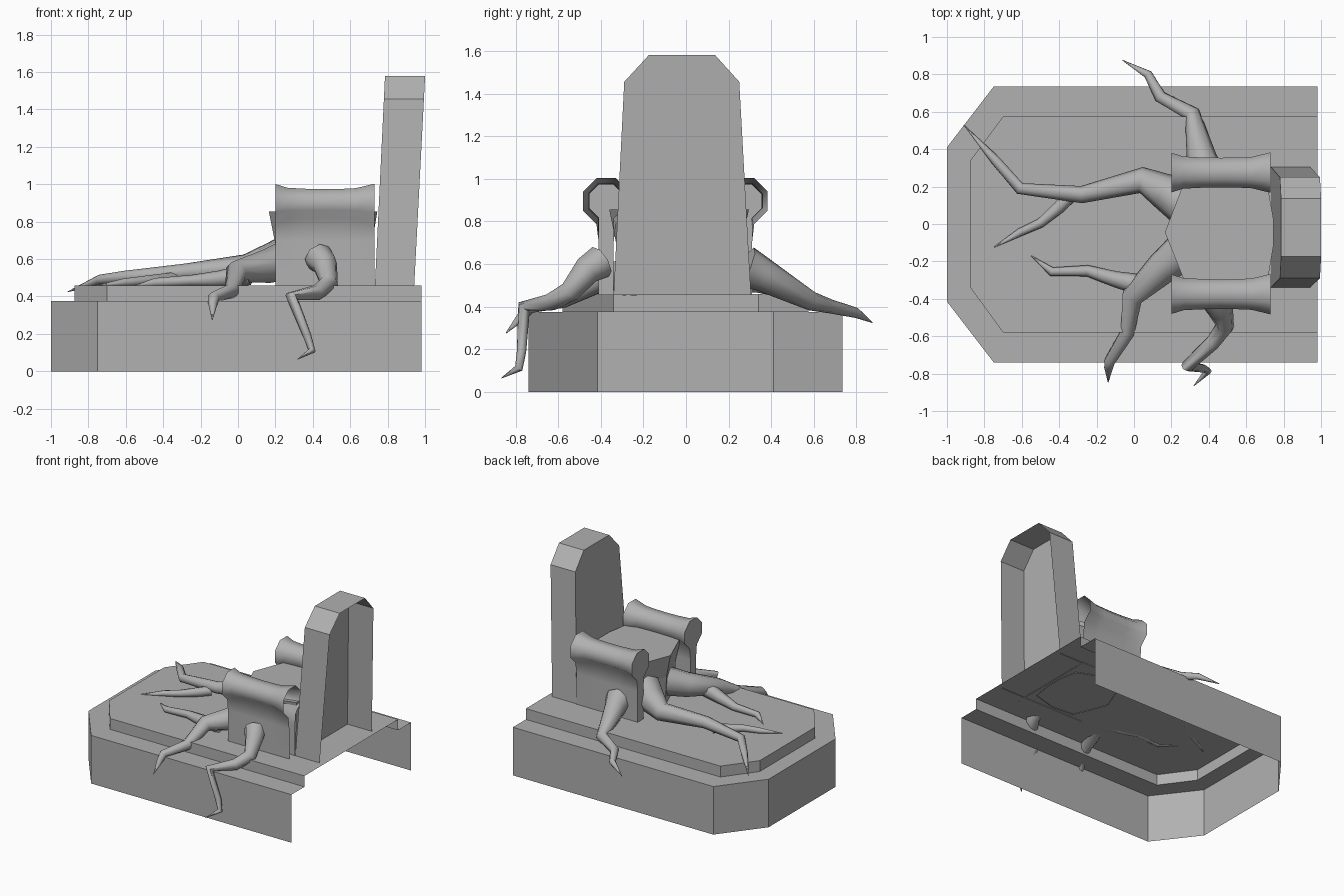
import bpy, bmesh, math
from mathutils import Vector

if "Cube" in bpy.data.objects:
    bpy.data.objects.remove(bpy.data.objects["Cube"])

# dark grey stone
stone = bpy.data.materials.new("dark_stone")
stone.diffuse_color = (.44, .44, .44, 1)
stone.use_nodes = True
stone.node_tree.nodes["Principled BSDF"].inputs["Base Color"].default_value = stone.diffuse_color


def loft(name, rings, closed=True, cap_start=False, cap_end=False, smooth=False):
    """Skin a list of equal-length rings into one object."""
    bm = bmesh.new()
    rows = [[bm.verts.new(p) for p in r] for r in rings]
    n = len(rows[0])
    for a, b in zip(rows, rows[1:]):
        for i in range(n if closed else n - 1):
            j = (i + 1) % n
            bm.faces.new((a[i], a[j], b[j], b[i]))
    if cap_start:
        bm.faces.new(rows[0][::-1])
    if cap_end:
        bm.faces.new(rows[-1])
    bmesh.ops.recalc_face_normals(bm, faces=bm.faces[:])
    me = bpy.data.meshes.new(name)
    bm.to_mesh(me)
    bm.free()
    me.materials.append(stone)
    ob = bpy.data.objects.new(name, me)
    bpy.context.collection.objects.link(ob)
    if smooth:
        bpy.ops.object.select_all(action='DESELECT')
        ob.select_set(True)
        bpy.context.view_layer.objects.active = ob
        bpy.ops.object.shade_smooth_by_angle(angle=math.radians(50))
    return ob


def root(name, path, sides=8):
    """Tapered tube through (x, y, z, radius) points."""
    pts = [Vector(p[:3]) for p in path]
    rings, u = [], None
    for i, p in enumerate(pts):
        d1 = (pts[min(i + 1, len(pts) - 1)] - p).normalized()
        d0 = (p - pts[max(i - 1, 0)]).normalized()
        t = (d0 + d1).normalized()
        if u is None:
            u = t.orthogonal()
        u = (u - t * u.dot(t)).normalized()
        v = t.cross(u)
        r = path[i][3]
        rings.append([p + r * (math.cos(a) * u + math.sin(a) * v)
                      for a in (2 * math.pi * k / sides for k in range(sides))])
    return loft(name, rings, cap_start=True, cap_end=True, smooth=True)


# stepped platform, open underneath and at the +x end
outer = [(.98, -.74), (-.75, -.74), (-1, -.415), (-1, .41), (-.75, .735), (.98, .735)]
inner = [(.98, -.58), (-.70, -.58), (-.875, -.34), (-.875, .34), (-.70, .575), (.98, .575)]


def at(outline, z):
    return [(x, y, z) for x, y in outline]


loft("platform_base", [at(outer, 0), at(outer, .375), at(inner, .375)], closed=False)
loft("platform_step", [at(inner, .375), at(inner, .46)], closed=False, cap_end=True)

# tall leaning backrest, open at the rear
back = [(-.34, .455), (-.29, 1.455), (-.175, 1.58), (.137, 1.58), (.25, 1.455), (.305, .455)]


def lean(x0, slope):
    return [(x0 + slope * (z - .455), y, z) for y, z in back]


loft("backrest", [lean(.732, .048), lean(.942, .052)], closed=False, cap_start=True)

# seat block: many-sided stump narrowing downwards
seat = [(.165, -.045), (.285, .27), (.5, .295), (.715, .2), (.745, .03),
        (.745, -.12), (.715, -.3), (.5, -.36), (.285, -.345)]


def seat_ring(k, z):
    return [(.48 + (x - .48) * k, -.04 + (y + .04) * k, z) for x, y in seat]


loft("seat", [seat_ring(.86, .455), seat_ring(.89, .68), seat_ring(1, .855)], cap_end=True)

# scrolled armrests with flared ends
stations = [(.20, .106), (.265, .086), (.36, .081), (.465, .079),
            (.57, .081), (.63, .084), (.73, .108)]


def arm_ring(x, r, yc):
    k = .42 * r
    prof = [(-.035, .455), (-.035, .70), (-k, .895 - r), (-r, .895 - k), (-r, .895 + k),
            (-k, .895 + r), (k, .895 + r), (r, .895 + k), (r, .895 - k), (k, .895 - r),
            (.035, .70), (.035, .455)]
    return [(x, yc + y, z) for y, z in prof]


for side, yc in (("left", .275), ("right", -.375)):
    loft(side + "_armrest", [arm_ring(x, r, yc) for x, r in stations],
         cap_start=True, smooth=True)

# roots crawling out from the seat
root("side_root_left", [(.38, .28, .585, .10), (.36, .36, .55, .08), (.31, .59, .425, .045),
                        (.14, .68, .40, .033), (.075, .80, .37, .024), (-.06, .875, .325, .002)])
root("long_root", [(.28, .10, .62, .12), (.17, .17, .585, .10), (.04, .235, .555, .07),
                   (-.28, .157, .53, .046), (-.61, .19, .505, .032),
                   (-.74, .34, .49, .026), (-.91, .53, .425, .002)])
root("long_root_branch", [(-.34, .15, .495, .036), (-.40, .09, .49, .034), (-.50, .005, .485, .026),
                          (-.61, -.045, .475, .022), (-.75, -.125, .46, .002)])
root("front_root", [(.28, -.13, .60, .11), (.15, -.235, .56, .09), (-.01, -.39, .53, .06),
                    (-.035, -.58, .43, .04), (-.13, -.735, .395, .03),
                    (-.135, -.765, .36, .025), (-.138, -.845, .275, .002)])
root("front_root_branch", [(.06, -.33, .52, .06), (-.10, -.295, .495, .043), (-.25, -.25, .485, .03),
                           (-.44, -.255, .475, .024), (-.55, -.17, .46, .002)])
root("side_root_right", [(.43, -.40, .61, .08), (.465, -.465, .57, .068), (.485, -.545, .47, .05),
                         (.42, -.635, .42, .042), (.285, -.76, .40, .033),
                         (.37, -.772, .19, .022), (.395, -.785, .11, .02),
                         (.32, -.865, .065, .002)])
